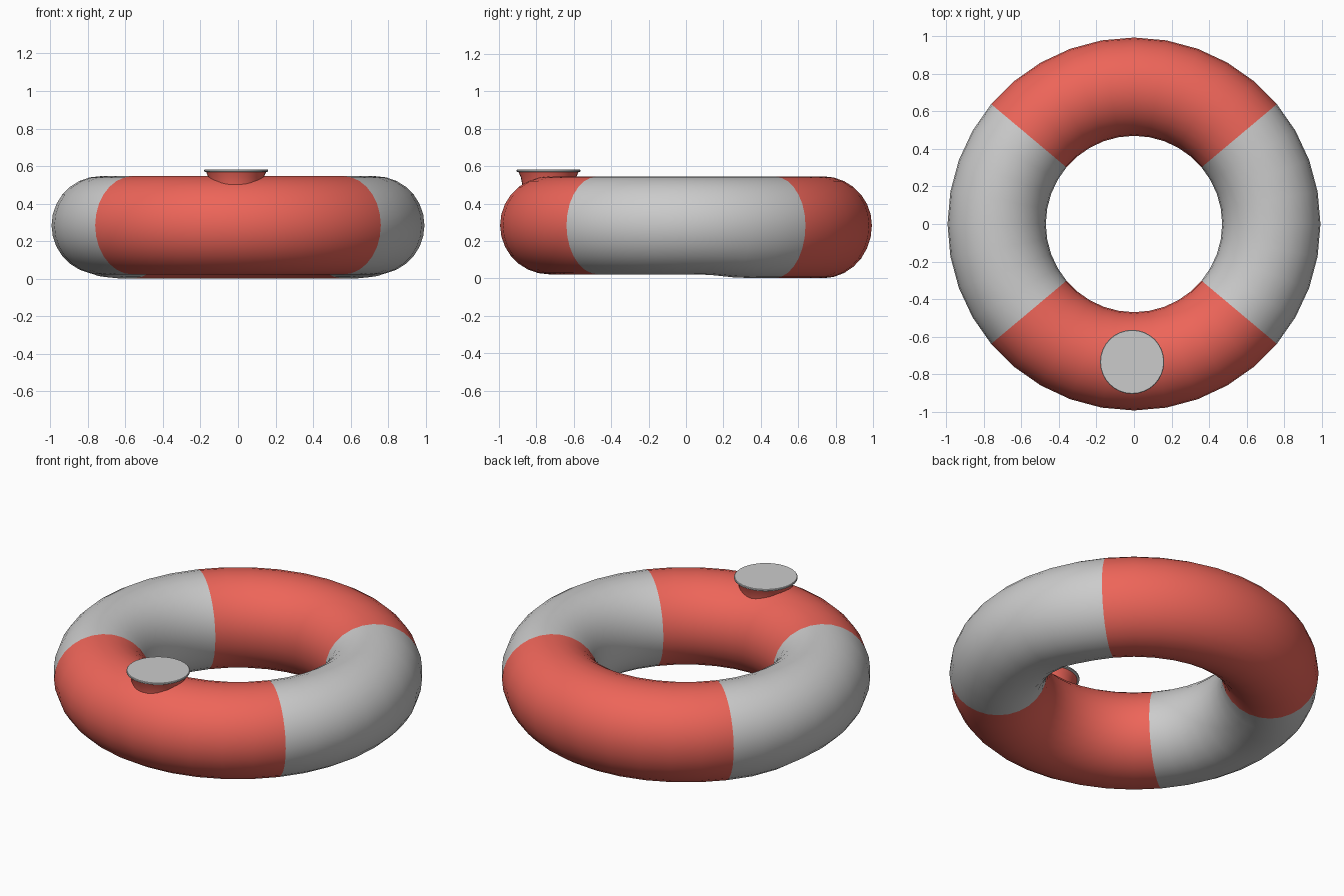
import bpy, bmesh
from math import sin, cos, pi, degrees, atan2

if "Cube" in bpy.data.objects:
    bpy.data.objects.remove(bpy.data.objects["Cube"])

red = bpy.data.materials.new("red")
red.diffuse_color = (0.85, 0.13, 0.10, 1)
red.use_nodes = True
red.node_tree.nodes["Principled BSDF"].inputs["Base Color"].default_value = red.diffuse_color
grey = bpy.data.materials.new("grey")  # left at the default colour


def make_object(name, bm, mats):
    bmesh.ops.recalc_face_normals(bm, faces=bm.faces)
    mesh = bpy.data.meshes.new(name)
    bm.to_mesh(mesh)
    bm.free()
    for m in mats:
        mesh.materials.append(m)
    obj = bpy.data.objects.new(name, mesh)
    bpy.context.collection.objects.link(obj)
    bpy.ops.object.select_all(action='DESELECT')
    obj.select_set(True)
    bpy.context.view_layer.objects.active = obj
    bpy.ops.object.shade_smooth_by_angle(angle=pi / 5)
    return obj


def lathe(name, profile, centre, mats, steps=32):
    """Spin an (r, z) profile about a vertical axis and cap both ends."""
    bm = bmesh.new()
    rings = [[bm.verts.new((centre[0] + r * cos(2 * pi * i / steps),
                            centre[1] + r * sin(2 * pi * i / steps), z))
              for i in range(steps)] for r, z in profile]
    for a, b in zip(rings, rings[1:]):
        for i in range(steps):
            j = (i + 1) % steps
            bm.faces.new((a[i], a[j], b[j], b[i]))
    bm.faces.new(rings[0])
    bm.faces.new(rings[-1])
    return make_object(name, bm, mats)


# Inflated ring with red front and back panels
R, r, ZC = 0.732, 0.262, 0.284
MAJOR, MINOR = 36, 28
bm = bmesh.new()
rings = []
for i in range(MAJOR):
    a = 2 * pi * i / MAJOR
    ring = []
    for k in range(MINOR):
        t = 2 * pi * k / MINOR
        rad = R + r * cos(t)
        x, y, z = rad * cos(a), rad * sin(a), r * sin(t)
        # The underside sags slightly toward the back
        if z < 0:
            sag = min(max((R * sin(a) - 0.1) / 0.2, 0), 1)
            z *= 1 + 0.08 * sag
        ring.append(bm.verts.new((x, y, ZC + z)))
    rings.append(ring)
for i in range(MAJOR):
    a, b = rings[i], rings[(i + 1) % MAJOR]
    mid = degrees(2 * pi * (i + 0.5) / MAJOR)
    for k in range(MINOR):
        j = (k + 1) % MINOR
        f = bm.faces.new((a[k], b[k], b[j], a[j]))
        f.material_index = 1 if 40 < mid % 180 < 140 else 0
make_object("float_ring", bm, [grey, red])

# Flared valve neck rising out of the front panel
CENTRE = (-0.01, -0.735)
lathe("valve_neck", [(0.135, 0.44), (0.14, 0.50), (0.148, 0.54), (0.16, 0.569)],
      CENTRE, [red])

# Flat valve cap
lathe("valve_cap", [(0.163, 0.568), (0.171, 0.572), (0.171, 0.579), (0.168, 0.582)],
      CENTRE, [])
